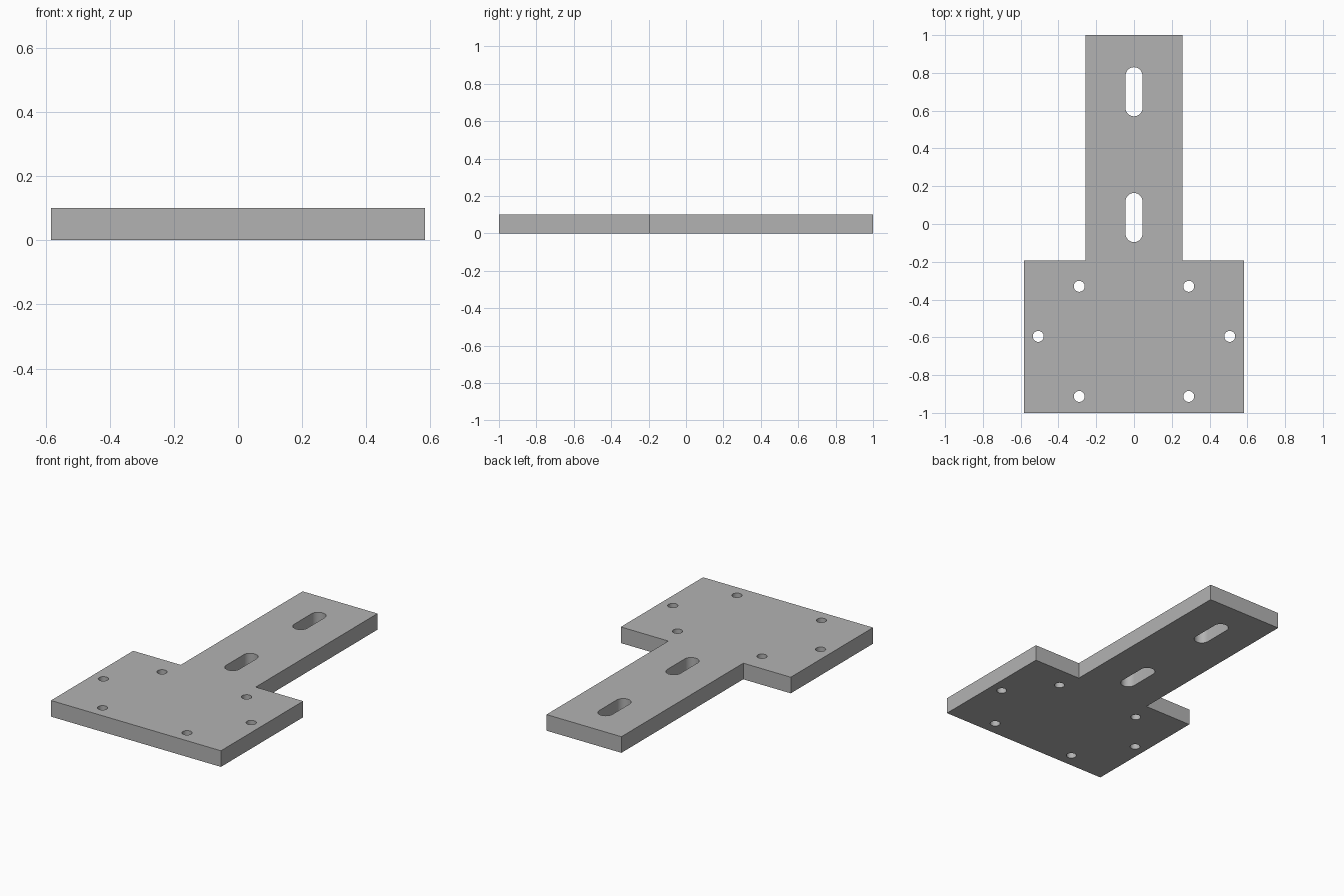
import bpy
import math

cube = bpy.data.objects.get("Cube")
if cube:
    bpy.data.objects.remove(cube, do_unlink=True)

THICKNESS = 0.1

# Plain grey metal
metal = bpy.data.materials.new("grey_metal")
metal.use_nodes = True
grey = (0.45, 0.45, 0.45, 1)
metal.diffuse_color = grey
metal.node_tree.nodes["Principled BSDF"].inputs["Base Color"].default_value = grey


def slot(x, y, radius, straight=0.0, steps=16):
    """Rounded slot along y; a round hole when straight is zero."""
    points = []
    for side in (1, -1):
        for i in range(steps + (straight > 0)):
            a = math.pi * i / steps
            points.append((x + side * radius * math.cos(a),
                           y + side * (straight / 2 + radius * math.sin(a))))
    return points


# T-shaped outline, right half mirrored to the left
half = [(0.583, -1), (0.583, -0.194), (0.257, -0.194), (0.257, 1)]
loops = [half + [(-x, y) for x, y in reversed(half)]]

# Two adjusting slots in the stem
for y in (0.7, 0.034):
    loops.append(slot(0, y, 0.045, 0.17))

# Six screw holes in the wide end
for x, y in ((0.29, -0.33), (0.507, -0.595), (0.29, -0.913)):
    for side in (1, -1):
        loops.append(slot(side * x, y, 0.029))

# Filled flat curve gives the plate its thickness
curve = bpy.data.curves.new("mounting_plate", "CURVE")
curve.dimensions = "2D"
curve.fill_mode = "BOTH"
curve.extrude = THICKNESS / 2
for loop in loops:
    spline = curve.splines.new("POLY")
    spline.points.add(len(loop) - 1)
    for point, (x, y) in zip(spline.points, loop):
        point.co = (x, y, 0, 1)
    spline.use_cyclic_u = True
curve.materials.append(metal)

plate = bpy.data.objects.new("mounting_plate", curve)
plate.location.z = THICKNESS / 2
bpy.context.collection.objects.link(plate)

# Turn into a welded mesh with smooth hole walls and sharp rims
bpy.ops.object.select_all(action="DESELECT")
plate.select_set(True)
bpy.context.view_layer.objects.active = plate
bpy.ops.object.convert(target="MESH")
bpy.ops.object.mode_set(mode="EDIT")
bpy.ops.mesh.select_all(action="SELECT")
bpy.ops.mesh.remove_doubles(threshold=0.0001)
bpy.ops.mesh.normals_make_consistent(inside=False)
bpy.ops.object.mode_set(mode="OBJECT")
bpy.ops.object.shade_smooth_by_angle(angle=math.radians(30))
